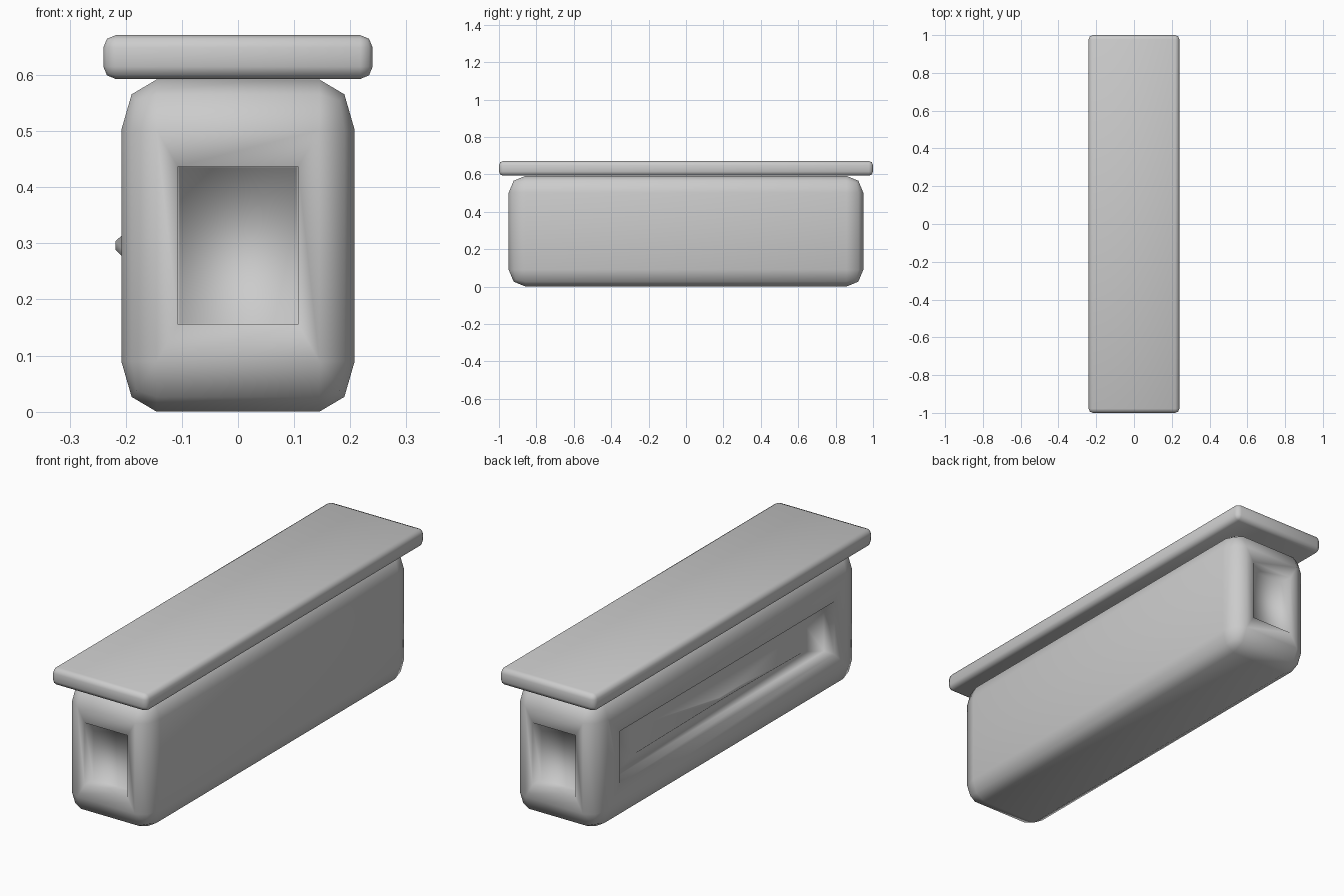
import bpy, bmesh
from mathutils import Vector

if "Cube" in bpy.data.objects:
    bpy.data.objects.remove(bpy.data.objects["Cube"])


def rounded_box(size, center, bevel, squash_x=1.0):
    """Cube with a two-segment bevel; squash_x narrows the bevel along x."""
    bm = bmesh.new()
    bmesh.ops.create_cube(bm, size=1)
    bmesh.ops.scale(bm, vec=(size[0] / squash_x, size[1], size[2]), verts=bm.verts)
    bmesh.ops.bevel(bm, geom=bm.edges[:], offset=bevel, segments=2,
                    profile=0.5, affect='EDGES')
    bmesh.ops.scale(bm, vec=(squash_x, 1, 1), verts=bm.verts)
    bmesh.ops.translate(bm, vec=center, verts=bm.verts)
    return bm


def side_face(bm, direction):
    """Largest face pointing in the given direction."""
    bm.normal_update()
    d = Vector(direction)
    return max((f for f in bm.faces if f.normal.dot(d) > 0.99),
               key=lambda f: f.calc_area())


def step(bm, face, half, depth=0.0):
    """Inset a face to the given half sizes (x, y, z), then push it in by depth."""
    bmesh.ops.inset_individual(bm, faces=[face], thickness=0.001)
    c = face.calc_center_median()
    n = face.normal.copy()
    for v in face.verts:
        for i in range(3):
            if abs(n[i]) < 0.5:
                v.co[i] = c[i] + (half[i] if v.co[i] > c[i] else -half[i])
            else:
                v.co[i] = c[i] - n[i] * depth
    bm.normal_update()


def finish(bm, name):
    for f in bm.faces:
        f.smooth = True
    mesh = bpy.data.meshes.new(name)
    bm.to_mesh(mesh)
    bm.free()
    obj = bpy.data.objects.new(name, mesh)
    bpy.context.collection.objects.link(obj)
    return obj


# Body with rounded edges
body = rounded_box((0.416, 1.896, 0.592), (0, 0, 0.296), 0.09, 0.7)

# Square recess in each end
for sign in (-1, 1):
    end = side_face(body, (0, sign, 0))
    step(body, end, (0.107, 0, 0.141))
    step(body, end, (0.104, 0, 0.139), 0.06)

# Long recess on the left with a low pyramid panel
left = side_face(body, (-1, 0, 0))
step(body, left, (0, 0.77, 0.12))
step(body, left, (0, 0.765, 0.117), 0.05)
step(body, left, (0, 0.62, 0.064))
step(body, left, (0, 0.07, 0.008), -0.06)
finish(body, "body")

# Overhanging top slab
finish(rounded_box((0.48, 2.0, 0.078), (0, 0, 0.632), 0.022), "top_slab")
